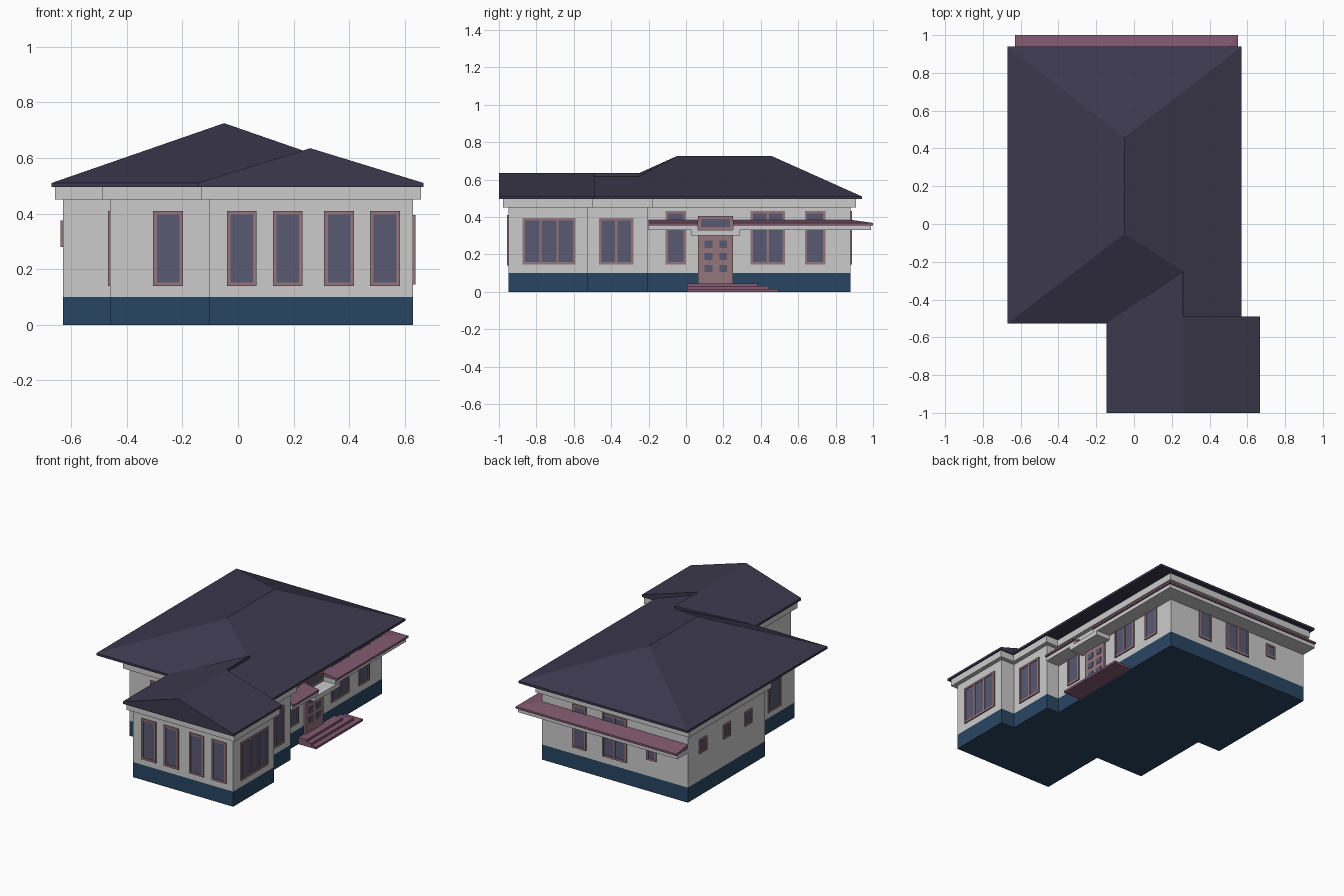
import bpy, bmesh

if "Cube" in bpy.data.objects:
    bpy.data.objects.remove(bpy.data.objects["Cube"])


def material(name, rgb):
    m = bpy.data.materials.new(name)
    m.diffuse_color = (*rgb, 1)
    m.use_nodes = True
    m.node_tree.nodes["Principled BSDF"].inputs["Base Color"].default_value = m.diffuse_color
    return m


ROOF = material("roof_slate", (0.045, 0.04, 0.075))
BASE = material("plinth_blue", (0.022, 0.06, 0.125))
PINK = material("trim_pink", (0.22, 0.1, 0.16))
FRAME = material("frame_pink", (0.3, 0.18, 0.2))
GLASS = material("glass_blue", (0.1, 0.1, 0.17))


def finish(name, bm, *mats):
    bmesh.ops.recalc_face_normals(bm, faces=bm.faces)
    me = bpy.data.meshes.new(name)
    bm.to_mesh(me)
    bm.free()
    for m in mats:
        if m:
            me.materials.append(m)
    ob = bpy.data.objects.new(name, me)
    bpy.context.collection.objects.link(ob)
    return ob


def loft(bm, low, high):
    """Closed solid between two matching rings of 3D points."""
    a = [bm.verts.new(p) for p in low]
    b = [bm.verts.new(p) for p in high]
    n = len(a)
    fs = [bm.faces.new(a), bm.faces.new(b)]
    for i in range(n):
        j = (i + 1) % n
        fs.append(bm.faces.new((a[i], a[j], b[j], b[i])))
    return fs


def add_box(bm, x0, x1, y0, y1, z0, z1, mi=0):
    ring = [(x0, y0), (x1, y0), (x1, y1), (x0, y1)]
    for f in loft(bm, [(*p, z0) for p in ring], [(*p, z1) for p in ring]):
        f.material_index = mi


def box(name, x0, x1, y0, y1, z0, z1, mat=None):
    bm = bmesh.new()
    add_box(bm, x0, x1, y0, y1, z0, z1)
    return finish(name, bm, mat)


def prism(name, pts, z0, z1, mat=None):
    bm = bmesh.new()
    loft(bm, [(*p, z0) for p in pts], [(*p, z1) for p in pts])
    return finish(name, bm, mat)


def offset(pts, d):
    """Push a right-angled, counter-clockwise outline outward."""
    sg = lambda v: (v > 1e-6) - (v < -1e-6)
    out = []
    for i, (x, y) in enumerate(pts):
        nx = ny = 0
        for (ax, ay), (bx, by) in ((pts[i - 1], (x, y)), ((x, y), pts[(i + 1) % len(pts)])):
            nx += sg(by - ay)
            ny -= sg(bx - ax)
        out.append((x + nx * d, y + ny * d))
    return out


# Stepped body: plinth, walls and the band under the eaves
plan = [(-.46, -.48), (-.105, -.48), (-.105, -.95), (.63, -.95), (.63, -.525), (.53, -.525),
        (.53, -.205), (.44, -.205), (.44, .88), (-.63, .88), (-.63, .07), (-.46, .07)]
prism("plinth", plan, 0, .1, BASE)
prism("walls", plan, .1, .496)
prism("eaves_band", offset(plan, .028), .45, .496)


# Windows: frame bars with panes; axis is the wall's normal axis, s its direction
def window(name, axis, s, wall, a0, a1, z0, z1, cols=1, rows=1, t=.013):
    bm = bmesh.new()

    def part(p0, p1, q0, q1, d, mi):
        w0, w1 = sorted((wall - s * .004, wall + s * d))
        if axis == 'x':
            add_box(bm, w0, w1, p0, p1, q0, q1, mi)
        else:
            add_box(bm, p0, p1, w0, w1, q0, q1, mi)

    for i in range(cols + 1):
        p = a0 + (a1 - a0 - t) * i / cols
        part(p, p + t, z0, z1, .008, 0)
    for i in range(rows + 1):
        q = z0 + (z1 - z0 - t) * i / rows
        part(a0, a1, q, q + t, .0078, 0)
    part(a0 + t / 2, a1 - t / 2, z0 + t / 2, z1 - t / 2, .003, 1)
    return finish(name, bm, FRAME, GLASS)


for i, a in enumerate((-.04, .125, .31, .475)):
    window(f"wing_front_window_{i}", 'y', -1, -.95, a, a + .107, .14, .41)
window("hall_front_window", 'y', -1, -.48, -.305, -.197, .14, .41)
window("hall_left_window", 'x', -1, -.46, -.33, -.2, .14, .41)
window("wing_right_window", 'x', 1, .63, -.875, -.59, .145, .395, 3)
window("hall_right_window", 'x', 1, .53, -.465, -.28, .145, .395, 2)
for i, (a, b, n) in enumerate(((-.11, 0, 1), (.345, .53, 2), (.635, .745, 1))):
    window(f"main_right_window_{i}", 'x', 1, .44, a, b, .145, .432, n)
window("back_window_single", 'y', 1, .88, .115, .215, .145, .432)
window("back_window_double", 'y', 1, .88, -.185, -.005, .145, .432, 2)
window("back_window_small", 'y', 1, .88, -.4, -.33, .21, .3)
for i, c in enumerate((.725, .475, .25)):
    window(f"left_window_small_{i}", 'x', -1, -.63, c - .037, c + .037, .28, .375)

# Door with six panes, and the light above it
box("door", .43, .452, .065, .25, .03, .305, FRAME)
bm = bmesh.new()
for y in (.1, .178):
    for z in (.105, .17, .235):
        add_box(bm, .44, .455, y, y + .042, z, z + .038)
finish("door_panes", bm, GLASS)
window("door_light", 'x', 1, .445, .065, .25, .33, .405, t=.016)
box("door_hood", .43, .545, .03, .29, .3, .33)

# Entrance steps
for i, y1 in enumerate((.495, .445, .385)):
    box(f"step_{i}", .43, .57 - .035 * i, .005, y1, .015 * i, .015 * i + .015, PINK)


# Sloped canopy on a grey soffit, run along the wall from inner to outer line
def canopy(name, inner, outer, z0, zi, zo, mat):
    bm = bmesh.new()
    rows = []
    for (a, b), (c, d) in zip(inner, outer):
        rows.append([bm.verts.new(p) for p in ((a, b, z0), (c, d, z0), (c, d, zo), (a, b, zi))])
    for r, q in zip(rows, rows[1:]):
        for i in range(4):
            j = (i + 1) % 4
            bm.faces.new((r[i], r[j], q[j], q[i]))
    bm.faces.new(rows[0])
    bm.faces.new(rows[-1])
    finish(name, bm, mat)


runs = {"front": ([(.44, -.2), (.44, .065)], 0),
        "back": ([(.44, .25), (.44, .88), (-.63, .88)], 1)}
for key, (line, wraps) in runs.items():
    for part, r, z0, zi, zo, mat in (("canopy", .11, .355, .385, .368, PINK),
                                     ("canopy_soffit", .1, .33, .355, .355, None)):
        outer = [(x + r, y) for x, y in line]
        if wraps:
            outer[1] = (.44 + r, .89 + r)
            outer[2] = (-.63, .89 + r)
        canopy(f"{part}_{key}", line, outer, z0, zi, zo, mat)

# Roofs: thin eave slabs, hipped main roof, gabled wing roof
E = .51
box("main_roof_eave", -.67, .57, -.527, .94, .495, E, ROOF)
box("wing_roof_eave", -.145, .667, -1, -.49, .495, E, ROOF)


def shell(name, pts, faces):
    bm = bmesh.new()
    v = [bm.verts.new(p) for p in pts]
    for f in faces:
        bm.faces.new([v[i] for i in f])
    return finish(name, bm, ROOF)


shell("main_roof",
      [(-.67, -.527, E), (.57, -.49, E), (.57, .94, E), (-.67, .94, E),
       (-.05, -.05, .725), (-.05, .46, .725), (.26, -.25, .6175), (.26, -.49, .6175),
       (.26, -.527, E), (.26, -.49, E)],
      [(0, 4, 5, 3), (3, 5, 2), (2, 5, 4, 6, 7, 1), (0, 8, 6, 4), (7, 9, 1),
       (6, 8, 9, 7), (0, 3, 2, 1, 9, 8)])
shell("wing_roof",
      [(-.145, -1, E), (.667, -1, E), (.26, -1, .635), (.26, -.25, .635), (-.145, -.527, E),
       (.667, -.49, E), (.26, -.49, .635), (.26, -.49, E), (.26, -.25, E)],
      [(0, 1, 2), (0, 2, 6, 3, 4), (2, 1, 5, 6), (6, 5, 7), (3, 6, 7, 8), (3, 8, 4),
       (0, 4, 8, 7, 5, 1)])
